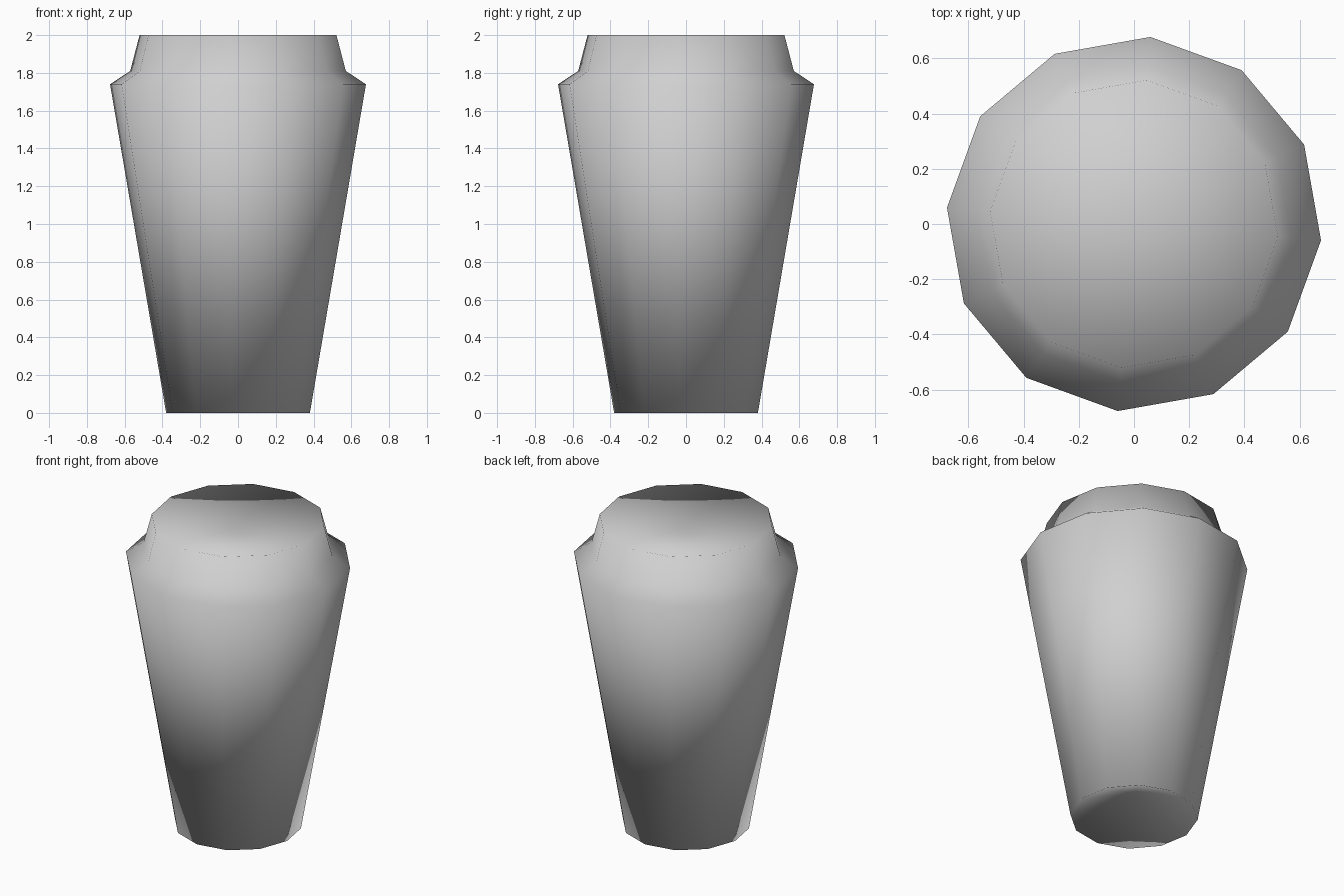
import bpy, bmesh, math

cube = bpy.data.objects.get("Cube")
if cube:
    bpy.data.objects.remove(cube, do_unlink=True)

SIDES = 12
TURN = math.radians(-5)
# Radius and height: base, rim, lid shoulder, lid top
PROFILE = [(0.382, 0.0), (0.68, 1.74), (0.573, 1.81), (0.523, 2.0)]
BASE_HOLLOW = 0.16
LID_HOLLOW = 1.91

# Plain grey material
grey = bpy.data.materials.new("light_grey")
grey.use_nodes = True
colour = (0.63, 0.63, 0.63, 1.0)
grey.diffuse_color = colour
grey.node_tree.nodes["Principled BSDF"].inputs["Base Color"].default_value = colour


def ring(bm, radius, z):
    step = math.tau / SIDES
    return [bm.verts.new((radius * math.cos(TURN + i * step),
                          radius * math.sin(TURN + i * step), z))
            for i in range(SIDES)]


def dish(bm, edge, z):
    """Close a ring with a shallow cone meeting at height z."""
    centre = bm.verts.new((0, 0, z))
    for i in range(SIDES):
        bm.faces.new((edge[i], edge[(i + 1) % SIDES], centre))


# Tapered cup with its lid, one continuous smooth shell
bm = bmesh.new()
rings = [ring(bm, r, z) for r, z in PROFILE]
for low, high in zip(rings, rings[1:]):
    for i in range(SIDES):
        j = (i + 1) % SIDES
        bm.faces.new((low[i], low[j], high[j], high[i]))

# Hollowed base and lid top
dish(bm, rings[0][::-1], BASE_HOLLOW)
dish(bm, rings[-1], LID_HOLLOW)

for face in bm.faces:
    face.smooth = True

mesh = bpy.data.meshes.new("lidded_cup")
bm.to_mesh(mesh)
bm.free()
mesh.materials.append(grey)
cup = bpy.data.objects.new("lidded_cup", mesh)
bpy.context.collection.objects.link(cup)
